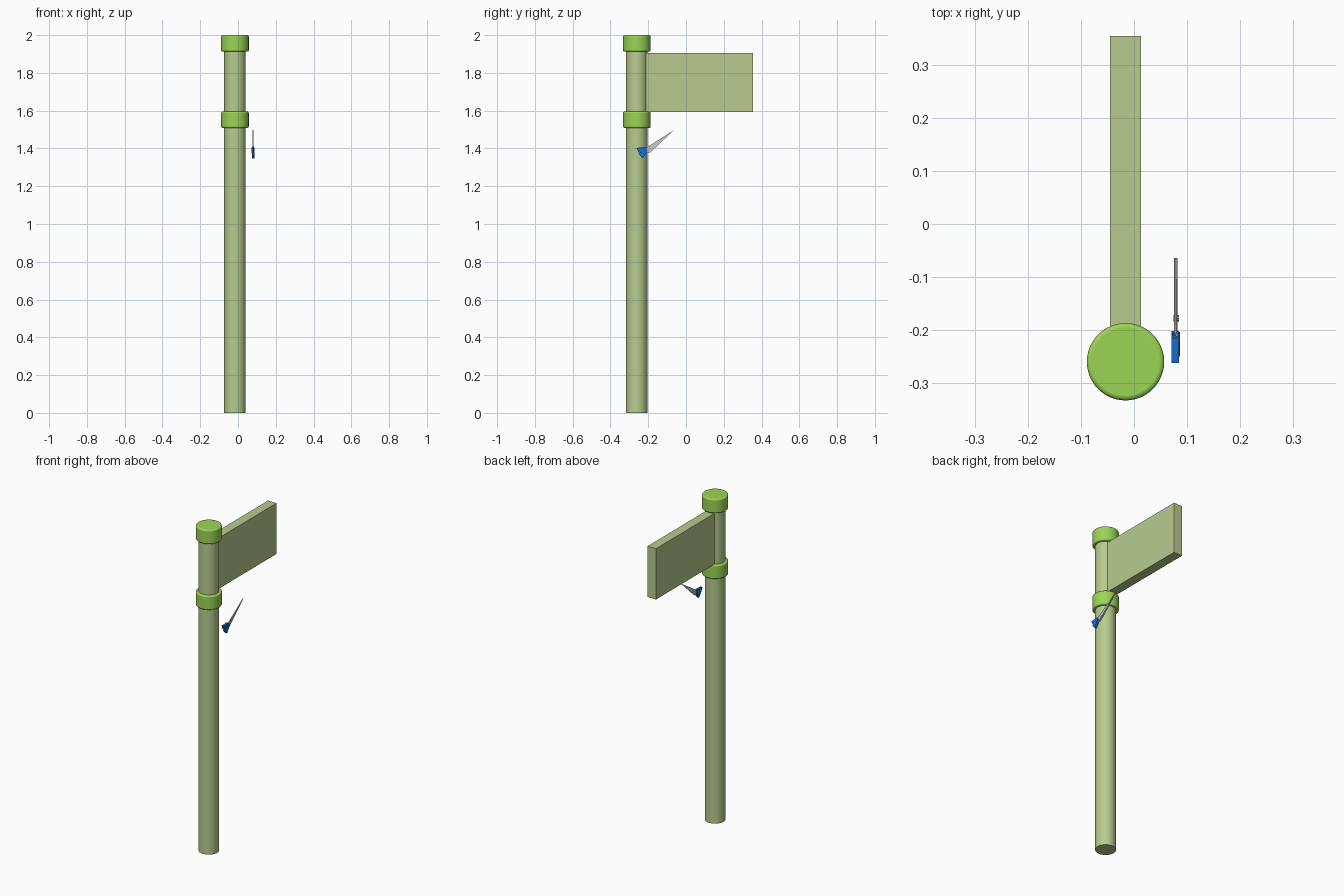
import bpy, bmesh, math

if "Cube" in bpy.data.objects:
    bpy.data.objects.remove(bpy.data.objects["Cube"])

def material(name, rgb):
    m = bpy.data.materials.new(name)
    m.diffuse_color = (*rgb, 1)
    m.use_nodes = True
    m.node_tree.nodes["Principled BSDF"].inputs["Base Color"].default_value = m.diffuse_color
    return m

PALE = material("pale_green", (0.48, 0.60, 0.27))
GREEN = material("bright_green", (0.33, 0.66, 0.09))
BLUE = material("blue", (0.01, 0.15, 0.60))
PX, PY = -0.016, -0.26   # post axis

def cylinder(name, r, z0, z1, mat, bevel=0):
    bpy.ops.mesh.primitive_cylinder_add(vertices=48, radius=r, depth=z1 - z0,
                                        location=(PX, PY, (z0 + z1) / 2))
    o = bpy.context.object
    o.name = name
    o.data.materials.append(mat)
    if bevel:
        b = o.modifiers.new("soft_edge", "BEVEL")
        b.width, b.segments = bevel, 3
    bpy.ops.object.shade_smooth_by_angle(angle=math.radians(35))
    return o

def plate(name, pts, x0, x1, mat=None, rim=0):
    """Extrude a (y, z) outline along x; rim > 0 leaves only a ring."""
    bm = bmesh.new()
    f = bm.faces.new([bm.verts.new((x0, y, z)) for y, z in pts])
    if rim:
        bm.normal_update()
        bmesh.ops.inset_region(bm, faces=[f], thickness=rim, use_even_offset=True)
        bmesh.ops.delete(bm, geom=[f], context="FACES_ONLY")
    r = bmesh.ops.extrude_face_region(bm, geom=bm.faces[:], use_keep_orig=True)
    for v in r["geom"]:
        if isinstance(v, bmesh.types.BMVert):
            v.co.x = x1
    bmesh.ops.recalc_face_normals(bm, faces=bm.faces)
    me = bpy.data.meshes.new(name)
    bm.to_mesh(me)
    bm.free()
    o = bpy.data.objects.new(name, me)
    bpy.context.collection.objects.link(o)
    if mat:
        me.materials.append(mat)
    return o

# Post with cap and collar
cylinder("post", 0.057, 0, 1.95, PALE)
cylinder("post_cap", 0.073, 1.912, 2.0, GREEN, 0.008)
cylinder("post_collar", 0.073, 1.508, 1.595, GREEN, 0.008)

# Sign board
plate("sign_board", [(-0.23, 1.593), (0.355, 1.593), (0.355, 1.905), (-0.23, 1.905)],
      -0.045, 0.013, PALE)

# Scissor finger loops
plate("upper_finger_loop", [(-.355, 1.335), (-.356, 1.373), (-.325, 1.394), (-.262, 1.403),
      (-.243, 1.385), (-.27, 1.35), (-.325, 1.317)], 0.069, 0.088, BLUE, 0.011)
plate("lower_finger_loop", [(-.304, 1.312), (-.30, 1.283), (-.272, 1.275), (-.240, 1.317),
      (-.230, 1.352), (-.246, 1.377), (-.278, 1.344)], 0.069, 0.088, BLUE, 0.011)

# Scissor shanks joining loops to blades
plate("upper_shank", [(-.262, 1.403), (-.215, 1.406), (-.202, 1.392), (-.223, 1.375),
      (-.25, 1.378)], 0.071, 0.085, BLUE)
plate("lower_shank", [(-.25, 1.371), (-.230, 1.348), (-.204, 1.385), (-.207, 1.404),
      (-.222, 1.398)], 0.073, 0.087, BLUE)

# Scissor blades
plate("blade_a", [(-.064, 1.497), (-.19, 1.378), (-.225, 1.375), (-.225, 1.392),
      (-.19, 1.408)], 0.0755, 0.079)
plate("blade_b", [(-.064, 1.497), (-.18, 1.395), (-.21, 1.375), (-.225, 1.395),
      (-.204, 1.408)], 0.079, 0.0825)

# Pivot screw
plate("pivot_screw", [(-.178 + .006 * math.cos(i * math.pi / 4),
      1.405 + .006 * math.sin(i * math.pi / 4)) for i in range(8)], 0.0745, 0.0845)
